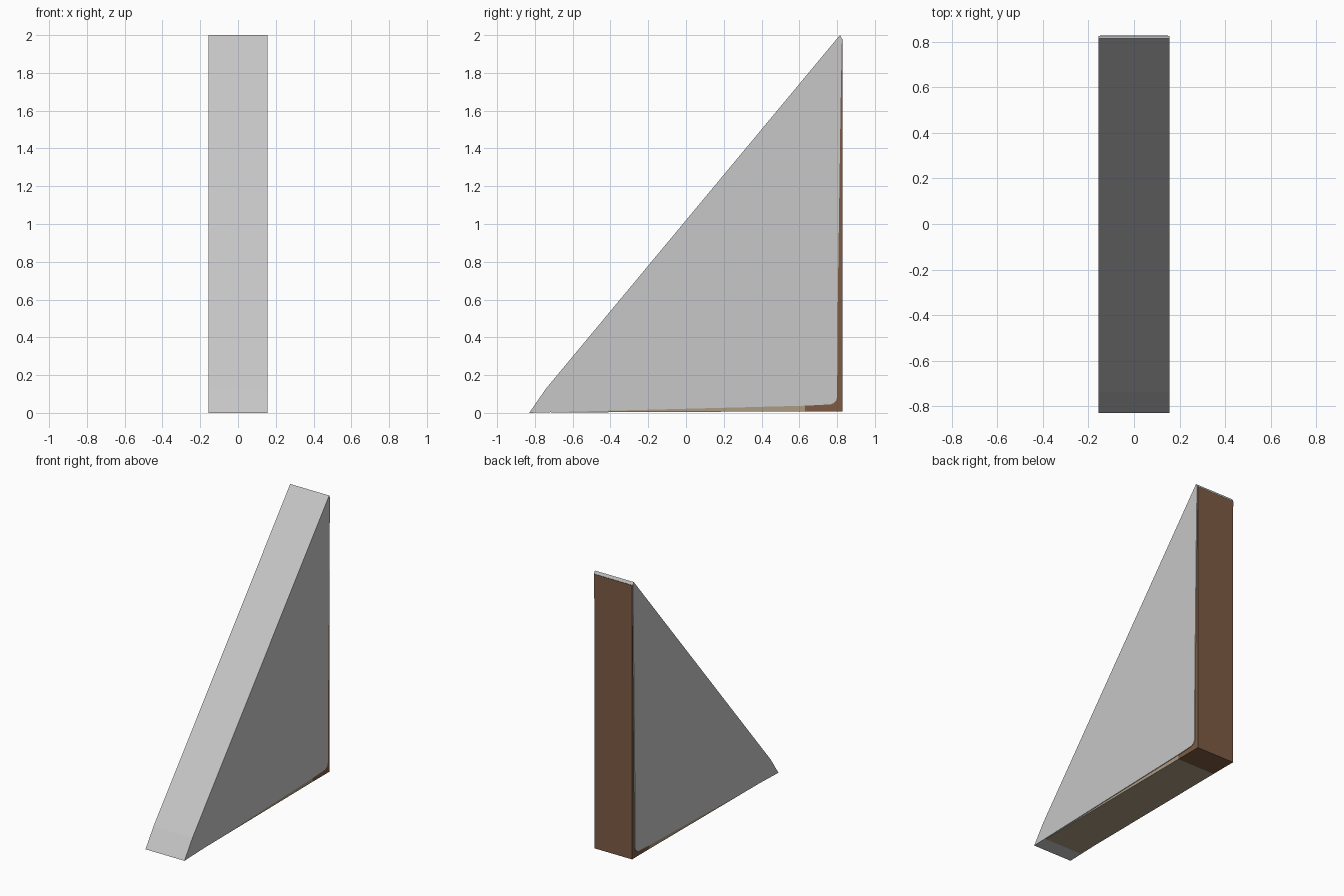
import bpy, bmesh

if "Cube" in bpy.data.objects:
    bpy.data.objects.remove(bpy.data.objects["Cube"])


def material(name, rgb):
    m = bpy.data.materials.new(name)
    m.diffuse_color = (*rgb, 1)
    m.use_nodes = True
    m.node_tree.nodes["Principled BSDF"].inputs["Base Color"].default_value = m.diffuse_color
    return m


grey = material("pale grey", (0.57, 0.57, 0.57))
brown = material("brown", (0.205, 0.105, 0.057))
beige = material("beige", (0.41, 0.33, 0.23))


def prism(name, profile, half_width, mat):
    """Extrude a (y, z) outline evenly to both sides of x = 0."""
    bm = bmesh.new()
    face = bm.faces.new([bm.verts.new((-half_width, y, z)) for y, z in profile])
    out = bmesh.ops.extrude_face_region(bm, geom=[face])
    moved = [v for v in out["geom"] if isinstance(v, bmesh.types.BMVert)]
    bmesh.ops.translate(bm, verts=moved, vec=(2 * half_width, 0, 0))
    bmesh.ops.recalc_face_normals(bm, faces=bm.faces[:])
    mesh = bpy.data.meshes.new(name)
    bm.to_mesh(mesh)
    bm.free()
    mesh.materials.append(mat)
    ob = bpy.data.objects.new(name, mesh)
    bpy.context.collection.objects.link(ob)
    return ob


# Grey wedge with a rounded inner corner
prism("wedge_body", [
    (-0.83, 0), (-0.74, 0.13), (0.815, 2.0), (0.825, 1.98), (0.818, 1.6),
    (0.803, 0.56), (0.80, 0.085), (0.795, 0.065), (0.783, 0.052),
    (0.765, 0.045), (0.63, 0.038), (-0.70, 0.004)], 0.155, grey)

# Brown backing strip that turns the corner under the wedge
prism("back_strip", [
    (0.63, 0.008), (0.828, 0.008), (0.828, 1.98), (0.815, 1.98),
    (0.798, 0.56), (0.795, 0.085), (0.778, 0.057), (0.765, 0.05),
    (0.63, 0.043)], 0.15, brown)

# Beige underside strip, tapering towards the front
prism("bottom_strip", [
    (-0.72, 0.002), (0.63, 0.008), (0.63, 0.043), (-0.70, 0.008)], 0.15, beige)
